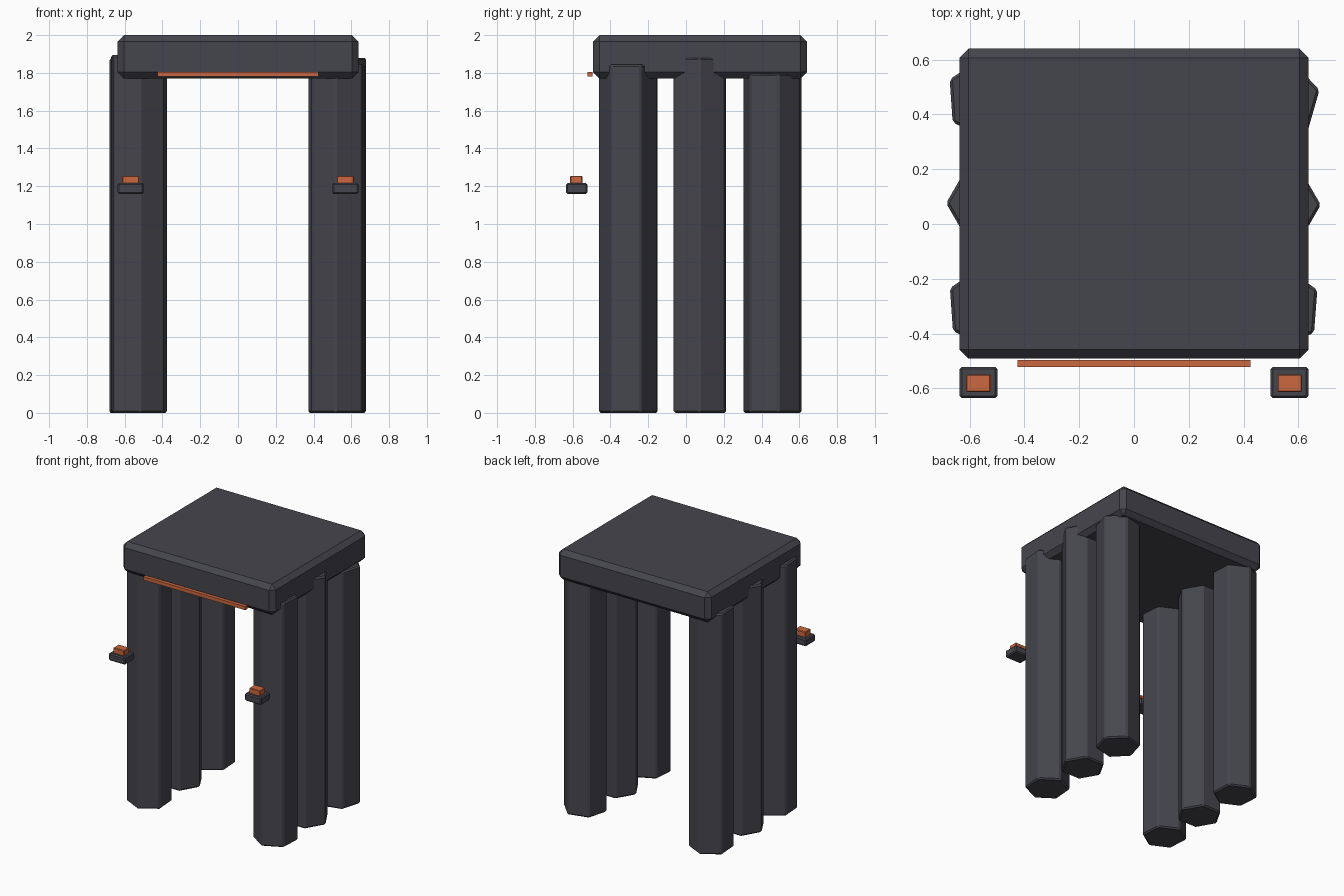
import bpy
from math import radians

cube = bpy.data.objects.get("Cube")
if cube:
    bpy.data.objects.remove(cube, do_unlink=True)


def make_material(name, color):
    mat = bpy.data.materials.new(name)
    mat.use_nodes = True
    mat.diffuse_color = (*color, 1)
    mat.node_tree.nodes["Principled BSDF"].inputs["Base Color"].default_value = (*color, 1)
    return mat


stone = make_material("dark slate", (0.06, 0.06, 0.075))
ember = make_material("ember orange", (0.6, 0.14, 0.05))


def finish(obj, name, mat, bevel):
    obj.name = name
    obj.data.materials.append(mat)
    if bevel:
        mod = obj.modifiers.new("chamfer", "BEVEL")
        mod.width = bevel
        mod.segments = 1
        mod.limit_method = "ANGLE"
        mod.angle_limit = radians(30)
    return obj


def box(name, low, high, mat, bevel=0.0):
    center = [(a + b) / 2 for a, b in zip(low, high)]
    bpy.ops.mesh.primitive_cube_add(size=1, location=center)
    obj = bpy.context.object
    # Size the mesh itself so chamfers stay even
    for v in obj.data.vertices:
        for i in range(3):
            v.co[i] *= high[i] - low[i]
    return finish(obj, name, mat, bevel)


def column(name, x, y, height, turn):
    # The cone primitive starts with a corner on +y
    bpy.ops.mesh.primitive_cylinder_add(vertices=6, radius=0.157, depth=height,
                                        location=(x, y, height / 2),
                                        rotation=(0, 0, radians(turn + 30)))
    return finish(bpy.context.object, name, stone, 0.01)


# Roof slab
box("roof_slab", (-0.638, -0.492, 1.77), (0.638, 0.64, 2.0), stone, 0.034)

# Hexagonal columns: name, x, y, height, angle of a corner from +x
for spec in (
    ("column_front_left", 0.528, -0.308, 1.845, 25.6),
    ("column_middle_left", 0.525, 0.07, 1.88, 0),
    ("column_rear_left", 0.525, 0.452, 1.795, 14),
    ("column_front_right", -0.531, -0.303, 1.895, 34),
    ("column_middle_right", -0.529, 0.076, 1.875, 0),
    ("column_rear_right", -0.532, 0.459, 1.82, 34),
):
    column(*spec)

# Glowing strip under the front edge of the slab
box("lintel_strip", (-0.426, -0.522, 1.78), (0.426, -0.496, 1.806), ember)

# Lamp brackets in front of the columns
for side, x in (("left", 0.568), ("right", -0.568)):
    box("lamp_base_" + side, (x - 0.069, -0.636, 1.16), (x + 0.069, -0.522, 1.216), stone, 0.008)
    box("lamp_ember_" + side, (x - 0.045, -0.614, 1.212), (x + 0.045, -0.549, 1.255), ember, 0.004)
